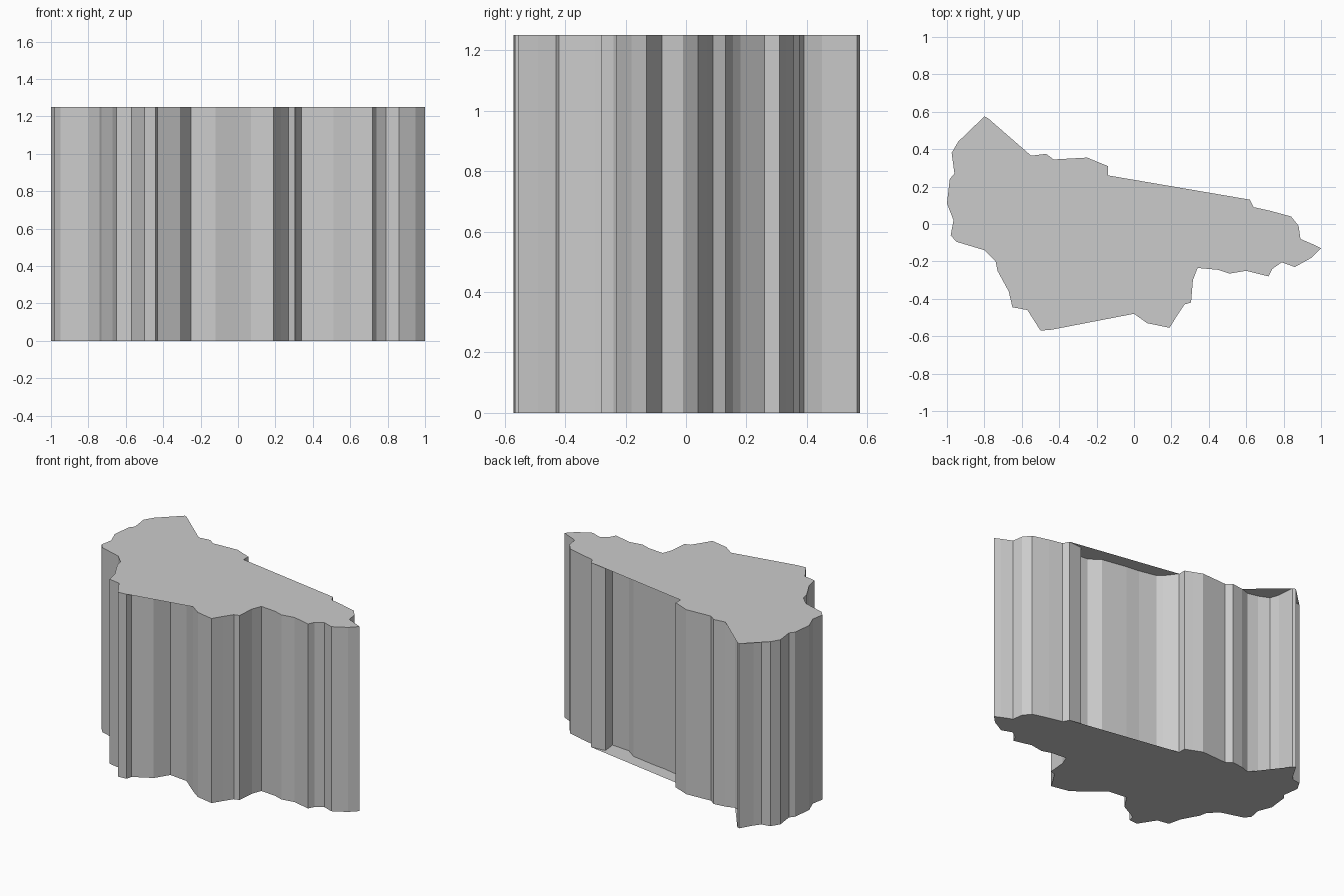
import bpy
import bmesh

if "Cube" in bpy.data.objects:
    bpy.data.objects.remove(bpy.data.objects["Cube"])

H = 1.25

# Outline in runs, clockwise seen from above; straight cap edges bridge the two notches
peak = [(-.85, .49), (-.80, .575), (-.78, .565)]
small_notch = [(-.77, .45), (-.75, .39), (-.68, .36)]
back = [(-.61, .345), (-.55, .365), (-.47, .375), (-.43, .345), (-.25, .355),
        (-.19, .33), (-.14, .31), (-.14, .26)]
big_notch = [(-.08, .18), (-.05, .155), (.07, .13), (.16, .12),
             (.33, .09), (.40, .04), (.53, .03), (.52, .12)]
right_end = [(.62, .13), (.64, .09), (.73, .07), (.84, .04), (.88, -.01),
             (.89, -.08), (.96, -.11), (1, -.13), (.95, -.18), (.86, -.23)]
front = [(.79, -.205), (.74, -.24), (.72, -.28), (.60, -.25), (.51, -.265),
         (.45, -.245), (.34, -.235), (.315, -.30), (.305, -.42), (.27, -.43),
         (.23, -.49), (.19, -.555), (.07, -.53), (0, -.48), (-.12, -.38),
         (-.25, -.365), (-.31, -.46), (-.43, -.525), (-.44, -.565),
         (-.50, -.57), (-.57, -.46), (-.65, -.445), (-.67, -.36), (-.73, -.25)]
left_end = [(-.74, -.20), (-.80, -.14), (-.95, -.095), (-.98, -.06), (-.965, .02),
            (-1, .11), (-.985, .24), (-.96, .27), (-.975, .38), (-.94, .44), (-.88, .45)]


def finish(name, bm):
    mesh = bpy.data.meshes.new(name)
    bm.to_mesh(mesh)
    bm.free()
    bpy.context.collection.objects.link(bpy.data.objects.new(name, mesh))


def ring(bm, pts, z):
    return [bm.verts.new((x, y, z)) for x, y in pts]


# Flat caps
cap_line = peak + back + right_end + front + left_end
for name, z in (("bottom_cap", 0), ("top_cap", H)):
    bm = bmesh.new()
    verts = ring(bm, cap_line, z)
    bm.faces.new(verts[::-1] if z else verts)
    bmesh.ops.triangulate(bm, faces=bm.faces[:])
    finish(name, bm)

# Upright wall following the outline into both notches
wall_line = peak + small_notch + back + big_notch + right_end + front + left_end
bm = bmesh.new()
low, high = ring(bm, wall_line, 0), ring(bm, wall_line, H)
for i in range(len(low)):
    bm.faces.new((low[i - 1], high[i - 1], high[i], low[i]))
finish("side_wall", bm)
